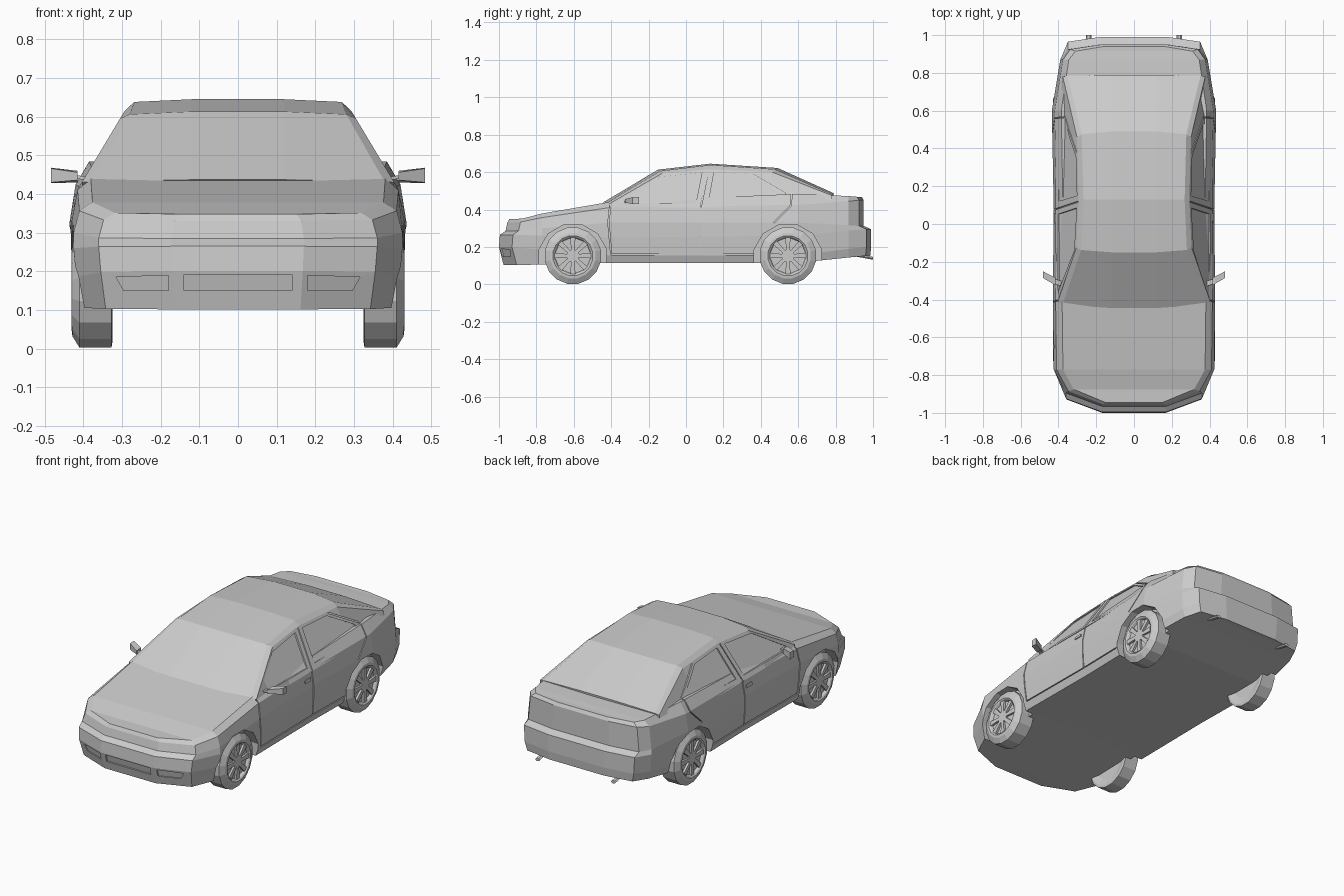
import bpy, bmesh
from math import sin, cos, pi, hypot

if "Cube" in bpy.data.objects:
    bpy.data.objects.remove(bpy.data.objects["Cube"])


def finish(bm, name):
    bmesh.ops.recalc_face_normals(bm, faces=bm.faces[:])
    me = bpy.data.meshes.new(name)
    bm.to_mesh(me)
    bm.free()
    ob = bpy.data.objects.new(name, me)
    bpy.context.collection.objects.link(ob)
    return ob


def interp(t, keys, vals):
    if t <= keys[0]:
        return vals[0]
    for a, b, u, v in zip(keys, keys[1:], vals, vals[1:]):
        if t <= b:
            return u + (v - u) * (t - a) / (b - a)
    return vals[-1]


def prism(bm, a, b):
    """Closed solid between two matching point loops."""
    va, vb = [bm.verts.new(p) for p in a], [bm.verts.new(p) for p in b]
    n = len(va)
    bm.faces.new(va)
    bm.faces.new(vb[::-1])
    for i in range(n):
        j = (i + 1) % n
        bm.faces.new((va[i], vb[i], vb[j], va[j]))


def pillar_x(z):
    return 0.41 - 0.6 * (z - 0.42)


def side_x(z):
    if z > 0.42:
        return pillar_x(z)
    return interp(z, (0.155, 0.33, 0.42), (0.421, 0.428, 0.41))


def side_prism(bm, poly, depth, out=0.03):
    for s in (1, -1):
        prism(bm, [(s * (side_x(z) - depth), y, z) for y, z in poly],
              [(s * (side_x(z) + out), y, z) for y, z in poly])


def cut(ob, cutter):
    m = ob.modifiers.new("cut", 'BOOLEAN')
    m.operation, m.solver, m.object = 'DIFFERENCE', 'EXACT', cutter
    m.use_self = True
    bpy.context.view_layer.objects.active = ob
    bpy.ops.object.modifier_apply(modifier=m.name)


# Lower body: stacked plan outlines, capped by hood and boot strips
plan = [(.17, -1), (.36, -.93), (.425, -.77), (.43, -.41), (.425, .08),
        (.435, .6), (.39, .87), (.35, .965), (.18, .99)]
zkeys = (-.95, -.41, .6, .95)
layers = [  # heights along the car, front shift, rear shift, width scale
    ((.102, .115, .115, .152), .025, -.005, .95),
    ((.20, .155, .155, .20), 0, 0, .985),
    ((.265, .25, .26, .295), .005, 0, 1),
    ((.285, .33, .33, .312), .035, -.04, 1),
    ((.33, .41, .425, .45), .045, -.04, .965),
    ((.348, .44, .484, .468), .055, -.05, .885)]
bm = bmesh.new()
rings = []
for zs, front, rear, w in layers:
    half = [(x * w, y + (front if y < -.9 else rear if y > .9 else 0),
             interp(y, zkeys, zs)) for x, y in plan]
    rings.append([bm.verts.new(p) for p in half] +
                 [bm.verts.new((-x, y, z)) for x, y, z in half[::-1]])
n = len(rings[0])
for a, b in zip(rings, rings[1:]):
    for i in range(n):
        j = (i + 1) % n
        bm.faces.new((a[i], a[j], b[j], b[i]))
for r in (rings[0], rings[-1]):
    for i in range(n // 2 - 1):
        bm.faces.new((r[i], r[i + 1], r[n - 2 - i], r[n - 1 - i]))
body = finish(bm, "body")

# Cabin: lofted from windscreen base over the roof to rear window base
stations = [  # edge y, edge z, crown y, crown z, base half width
    (-.41, .43, -.445, .437, .40), (-.125, .595, -.15, .613, .416),
    (.13, .615, .13, .645, .416), (.46, .60, .49, .622, .416),
    (.78, .475, .79, .487, .385)]
bm = bmesh.new()
rows = []
for ye, ze, yc, zc, bx in stations:
    ex = pillar_x(ze)
    half = [(bx, ye, .41), (ex, ye, ze), (ex - .025, (ye + yc) / 2, max(ze + .002, zc - .007)),
            (.12, yc, zc)]
    rows.append([bm.verts.new(p) for p in half] +
                [bm.verts.new((-x, y, z)) for x, y, z in half[::-1]])
for a, b in zip(rows, rows[1:]):
    for i in range(8):
        j = (i + 1) % 8
        bm.faces.new((a[i], a[j], b[j], b[i]))
bm.faces.new(rows[0])
bm.faces.new(rows[-1])
cabin = finish(bm, "cabin")

# Wheel arch recesses
WHEELS, R = (-.605, .545), .153
bm = bmesh.new()
for wy in WHEELS:
    loop = [(wy + .187 * cos((k + .5) * pi / 6), .138 + .187 * sin((k + .5) * pi / 6))
            for k in range(12)]
    for s in (1, -1):
        prism(bm, [(s * .36, y, z) for y, z in loop], [(s * .6, y, z) for y, z in loop])
arches = finish(bm, "arch_cutter")

# Recessed side windows
bm = bmesh.new()
side_prism(bm, [(-.36, .432), (-.14, .575), (.085, .597), (.052, .432)], .009)
side_prism(bm, [(.12, .435), (.15, .599), (.36, .589), (.53, .49), (.535, .445)], .009)
windows = finish(bm, "window_cutter")

# Door shut lines
bm = bmesh.new()
for path in ([(.118, .608), (.08, .42), (.075, .33), (.075, .157)],
             [(-.405, .425), (-.415, .33), (-.40, .16)],
             [(-.40, .16), (.36, .16)],
             [(.38, .597), (.565, .49), (.56, .42), (.47, .33)]):
    for (y0, z0), (y1, z1) in zip(path, path[1:]):
        k = .003 / hypot(y1 - y0, z1 - z0)
        dy, dz = -(z1 - z0) * k, (y1 - y0) * k
        side_prism(bm, [(y0 - dy, z0 - dz), (y1 - dy, z1 - dz),
                        (y1 + dy, z1 + dz), (y0 + dy, z0 + dz)], .008)
seams = finish(bm, "seam_cutter")

# Bumper intakes
bm = bmesh.new()


def nose_y(x, z):
    return -1 + .025 * (.2 - z) / .098 + max(0, abs(x) - .167) * .37


side_vent = [(.18, .15), (.295, .15), (.315, .185), (.18, .19)]
for poly in ([(-.14, .15), (.14, .15), (.14, .192), (-.14, .192)],
             side_vent, [(-x, z) for x, z in side_vent]):
    prism(bm, [(x, nose_y(x, z) + .008, z) for x, z in poly],
          [(x, nose_y(x, z) - .04, z) for x, z in poly])
vents = finish(bm, "vent_cutter")

for c in (arches, seams, vents):
    cut(body, c)
for c in (windows, seams):
    cut(cabin, c)
for c in (arches, windows, seams, vents):
    bpy.data.objects.remove(c)

# Wheels: turned tyre and rim, with hub and spokes
profile = [(.335, .10), (.325, R - .012), (.327, R), (.41, R), (.428, R - .03),
           (.43, .108), (.424, .10), (.412, .094)]
for wy, place in zip(WHEELS, ("front", "rear")):
    for s, hand in ((1, "right"), (-1, "left")):
        bm = bmesh.new()
        N = 16
        loops = [[bm.verts.new((s * x, wy + r * cos((k + .5) * 2 * pi / N),
                                R + r * sin((k + .5) * 2 * pi / N))) for k in range(N)]
                 for x, r in profile]
        for a, b in zip(loops, loops[1:]):
            for k in range(N):
                j = (k + 1) % N
                bm.faces.new((a[k], a[j], b[j], b[k]))
        bm.faces.new(loops[0])
        bm.faces.new(loops[-1])
        shapes = [[(.036 * cos(k * pi / 4), .036 * sin(k * pi / 4)) for k in range(8)]]
        for k in range(8):
            c, d = cos(k * pi / 4), sin(k * pi / 4)
            shapes.append([(r * c - t * d, r * d + t * c) for r, t in
                           ((.025, -.009), (.097, -.014), (.097, .014), (.025, .009))])
        for sh in shapes:
            prism(bm, [(s * .41, wy + u, R + v) for u, v in sh],
                  [(s * .424, wy + u, R + v) for u, v in sh])
        finish(bm, f"{place}_{hand}_wheel")

# Door mirrors on arms, door handles and exhaust tips
for s, hand in ((1, "right"), (-1, "left")):
    bm = bmesh.new()
    prism(bm, [(s * .415, y, z) for y, z in ((-.325, .436), (-.285, .43), (-.285, .46), (-.325, .456))],
          [(s * .483, y, z) for y, z in ((-.285, .43), (-.25, .428), (-.25, .468), (-.285, .466))])
    prism(bm, [(s * .37, y, z) for y, z in ((-.335, .432), (-.305, .432), (-.305, .441), (-.335, .441))],
          [(s * .425, y, z) for y, z in ((-.315, .441), (-.29, .441), (-.29, .45), (-.315, .45))])
    finish(bm, hand + "_mirror")
    bm = bmesh.new()
    for y, z in ((.005, .365), (.43, .378)):
        side_prism(bm, [(y, z), (y + .05, z), (y + .05, z + .016), (y, z + .016)], .005, .004)
    finish(bm, hand + "_door_handles")
    bm = bmesh.new()
    ring = [(.015 * cos(k * pi / 3), .009 * sin(k * pi / 3)) for k in range(6)]
    prism(bm, [(s * .24 + u, .90, .158 + v) for u, v in ring],
          [(s * .24 + u, 1.0, .139 + v) for u, v in ring])
    finish(bm, hand + "_exhaust_tip")
